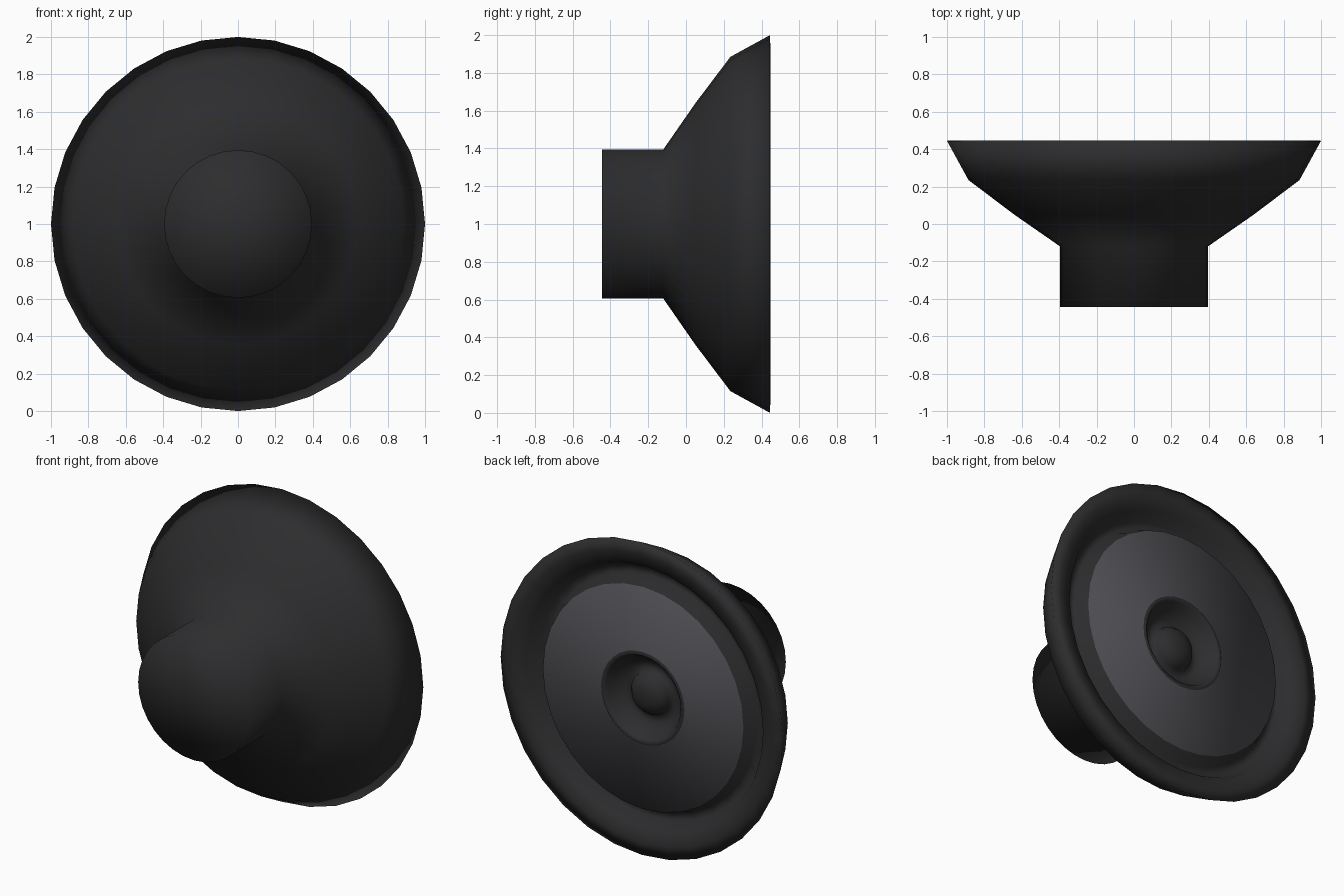
import bpy, bmesh, math

if "Cube" in bpy.data.objects:
    bpy.data.objects.remove(bpy.data.objects["Cube"])

SIDES = 32


def material(name, color):
    m = bpy.data.materials.new(name)
    m.diffuse_color = (*color, 1)
    m.use_nodes = True
    m.node_tree.nodes["Principled BSDF"].inputs["Base Color"].default_value = m.diffuse_color
    return m


black = material("black_rubber", (0.026, 0.026, 0.028))
grey = material("dark_grey_cone", (0.075, 0.075, 0.085))


def lathe(name, profile, grey_segment):
    """Revolve (radius, y) points around the y axis at z = 1, smooth shaded."""
    bm = bmesh.new()
    rings = []
    for r, y in profile:
        if r == 0:
            rings.append([bm.verts.new((0, y, 1))] * SIDES)
        else:
            rings.append([bm.verts.new((r * math.sin(a), y, 1 + r * math.cos(a)))
                          for a in (2 * math.pi * i / SIDES for i in range(SIDES))])
    for k, (a, b) in enumerate(zip(rings, rings[1:])):
        for i in range(SIDES):
            j = (i + 1) % SIDES
            face = bm.faces.new(list(dict.fromkeys((a[i], b[i], b[j], a[j]))))
            face.smooth = True
            face.material_index = int(k == grey_segment)
    mesh = bpy.data.meshes.new(name)
    bm.to_mesh(mesh)
    bm.free()
    mesh.materials.append(black)
    mesh.materials.append(grey)
    obj = bpy.data.objects.new(name, mesh)
    bpy.context.collection.objects.link(obj)
    return obj


# Magnet housing and flared basket up to the rim
basket = [(0, -0.445), (0.395, -0.445), (0.395, -0.12), (0.64, 0.05),
          (0.885, 0.235), (1.0, 0.445)]
# Rolled surround and groove
surround = [(0.92, 0.447), (0.84, 0.42), (0.795, 0.345), (0.745, 0.345)]
# Lighter cone face
cone = [(0.71, 0.433), (0.295, 0.437)]
# Lip, recess and dust cap dome in the centre
centre = [(0.283, 0.447), (0.265, 0.432), (0.24, 0.38), (0.19, 0.34), (0.14, 0.33),
          (0.133, 0.365), (0.1, 0.405), (0.05, 0.422), (0, 0.426)]

lathe("speaker", basket + surround + cone + centre, len(basket + surround))
